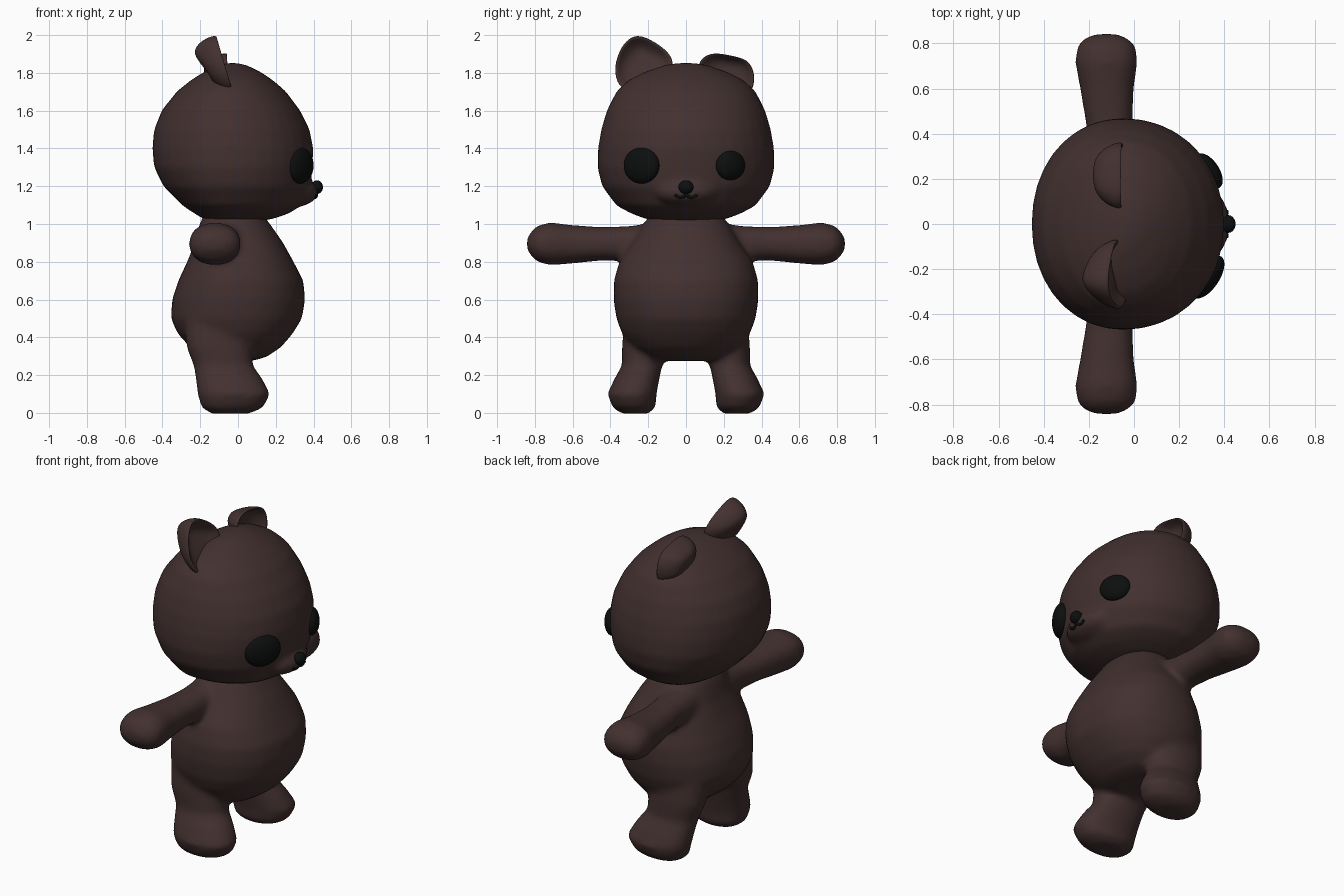
import bpy, bmesh, math
from mathutils import Vector

if "Cube" in bpy.data.objects:
    bpy.data.objects.remove(bpy.data.objects["Cube"])


def material(name, rgb):
    m = bpy.data.materials.new(name)
    m.diffuse_color = (*rgb, 1)
    m.use_nodes = True
    m.node_tree.nodes["Principled BSDF"].inputs["Base Color"].default_value = m.diffuse_color
    return m


BROWN = material("dark brown", (0.055, 0.030, 0.029))
BLACK = material("black", (0.004, 0.0045, 0.0045))


def power(v, e):
    return math.copysign(abs(v) ** e, v)


def loft(bm, rings, place, split=None, n=36, e=0.9):
    """Rings are (t, a0, a1, b0, b1); place maps (a, b, t) to a point."""
    loops = []
    for t, a0, a1, b0, b1 in rings:
        c = (a0 + a1) / 2 if split is None else split
        loop = []
        for i in range(n):
            w = 2 * math.pi * i / n
            ca, sb = power(math.cos(w), e), power(math.sin(w), e)
            a = c + ca * ((a1 - c) if ca > 0 else (c - a0))
            b = (b0 + b1) / 2 + sb * (b1 - b0) / 2
            loop.append(bm.verts.new(place(a, b, t)))
        loops.append(loop)
    for p, q in zip(loops, loops[1:]):
        for i in range(n):
            j = (i + 1) % n
            bm.faces.new((p[i], p[j], q[j], q[i]))
    bm.faces.new(loops[0][::-1])
    bm.faces.new(loops[-1])


def finish(bm, name, mat):
    bmesh.ops.recalc_face_normals(bm, faces=bm.faces)
    me = bpy.data.meshes.new(name)
    bm.to_mesh(me)
    bm.free()
    me.materials.append(mat)
    me.polygons.foreach_set("use_smooth", [True] * len(me.polygons))
    ob = bpy.data.objects.new(name, me)
    bpy.context.collection.objects.link(ob)
    return ob


def fuse(ob, iterations):
    """Melt overlapping solids into one soft skin."""
    r = ob.modifiers.new("fuse", 'REMESH')
    r.mode, r.voxel_size, r.use_smooth_shade = 'VOXEL', 0.017, True
    s = ob.modifiers.new("soften", 'SMOOTH')
    s.factor, s.iterations = 0.5, iterations
    d = ob.modifiers.new("fill out", 'DISPLACE')
    d.strength, d.mid_level = 0.004, 0


def upright(a, b, t):
    return (a, b, t)


# Body with arms and legs
torso = [(.28, -.10, .08, .12), (.30, -.18, .15, .22), (.35, -.25, .225, .28),
         (.42, -.315, .285, .335), (.5, -.352, .335, .365), (.6, -.345, .352, .38),
         (.7, -.312, .342, .378), (.8, -.265, .29, .35), (.9, -.225, .235, .28),
         (1.0, -.2, .165, .22), (1.06, -.17, .12, .18)]
leg = [(0, -.14, .06, .20, .34), (.03, -.19, .13, .165, .385), (.1, -.21, .167, .16, .412),
       (.18, -.22, .125, .145, .375), (.25, -.23, .075, .13, .335),
       (.35, -.27, .07, .11, .335), (.5, -.28, .07, .09, .32)]
arm = [(.12, -.19, .05, .79, 1.01), (.3, -.19, 0, .808, .985), (.45, -.21, -.01, .81, .98),
       (.6, -.235, -.005, .795, .99), (.72, -.257, .012, .785, 1.005),
       (.79, -.247, .003, .805, .985), (.826, -.21, -.04, .845, .945),
       (.838, -.16, -.08, .87, .92)]
bm = bmesh.new()
loft(bm, [(z, x0, x1, -h, h) for z, x0, x1, h in torso], upright)
for s in (-1, 1):
    loft(bm, leg, lambda a, b, t: (a, s * b, t))
    loft(bm, arm, lambda a, b, t: (a, s * t, b))
fuse(finish(bm, "body", BROWN), 10)

# Head with a short muzzle
skull = [(1.02, -.10, .12, .12), (1.03, -.18, .18, .21), (1.06, -.23, .27, .29),
         (1.1, -.29, .33, .365), (1.2, -.39, .38, .44), (1.3, -.44, .39, .465),
         (1.4, -.45, .395, .462), (1.5, -.44, .375, .445), (1.6, -.40, .325, .415),
         (1.7, -.32, .25, .365), (1.76, -.245, .18, .30), (1.8, -.18, .12, .22),
         (1.835, -.10, .05, .12), (1.848, -.06, 0, .05)]
bm = bmesh.new()
loft(bm, [(z, x0, x1, -h, h) for z, x0, x1, h in skull], upright, split=-.05, e=0.95)
muzzle = bmesh.ops.create_uvsphere(bm, u_segments=24, v_segments=16, radius=1)["verts"]
bmesh.ops.scale(bm, vec=(.12, .17, .075), verts=muzzle)
bmesh.ops.translate(bm, vec=(.30, 0, 1.17), verts=muzzle)
head = finish(bm, "head", BROWN)
fuse(head, 7)


# Ears: cupped shells, hollow side forward
def ear(name, outline, lean):
    bm = bmesh.new()
    n = len(outline)
    cy = sum(p[0] for p in outline) / n
    cz = sum(p[1] for p in outline) / n
    rings = []
    for scale, depth in ((.3, .075), (.7, .055), (.92, .012), (1, .02), (.95, .06), (.7, .12), (.3, .145)):
        rings.append([bm.verts.new((-.035 - lean * (z - 1.78) - depth,
                                    cy + (y - cy) * scale, cz + (z - cz) * scale))
                      for y, z in outline])
    for p, q in zip(rings, rings[1:]):
        for i in range(n):
            j = (i + 1) % n
            bm.faces.new((p[i], p[j], q[j], q[i]))
    bm.faces.new(rings[0])
    bm.faces.new(rings[-1])
    ob = finish(bm, name, BROWN)
    sub = ob.modifiers.new("smooth", 'SUBSURF')
    sub.levels = sub.render_levels = 2


ear("pointed_ear", [(-.35, 1.70), (-.385, 1.80), (-.37, 1.88), (-.335, 1.96), (-.262, 2.015),
                    (-.165, 1.968), (-.085, 1.91), (-.055, 1.84), (-.10, 1.74), (-.22, 1.68)], .28)
ear("folded_ear", [(.35, 1.68), (.367, 1.76), (.36, 1.82), (.325, 1.875), (.24, 1.893),
                   (.145, 1.912), (.085, 1.885), (.055, 1.84), (.10, 1.74), (.22, 1.68)], .05)

# Face pieces sit on the finished head surface
bpy.context.view_layer.update()
skin = head.evaluated_get(bpy.context.evaluated_depsgraph_get())


def on_face(y, z):
    return skin.ray_cast(Vector((2, y, z)), Vector((-1, 0, 0)))[1]


def button(name, y, z, size, turn=0, out=0):
    bm = bmesh.new()
    bmesh.ops.create_uvsphere(bm, u_segments=32, v_segments=20, radius=1)
    bmesh.ops.scale(bm, vec=size, verts=bm.verts)
    ob = finish(bm, name, BLACK)
    ob.location = on_face(y, z) + Vector((out, 0, 0))
    ob.rotation_euler.z = turn


button("large_eye", -.235, 1.31, (.05, .108, .096), -.58, -.012)
button("small_eye", .235, 1.31, (.045, .088, .078), .58, -.008)
button("nose", 0, 1.195, (.032, .039, .036), 0, .004)

# Mouth: a thin double-curved line
curve = bpy.data.curves.new("mouth", 'CURVE')
curve.dimensions, curve.bevel_depth, curve.use_fill_caps = '3D', .008, True
line = curve.splines.new('POLY')
steps = 24
line.points.add(steps)
for i, p in enumerate(line.points):
    u = -1 + 2 * i / steps
    y, z = .058 * u, 1.155 - .014 * abs(math.sin(math.pi * u))
    p.co = (*on_face(y, z), 1)
curve.materials.append(BLACK)
bpy.context.collection.objects.link(bpy.data.objects.new("mouth", curve))
